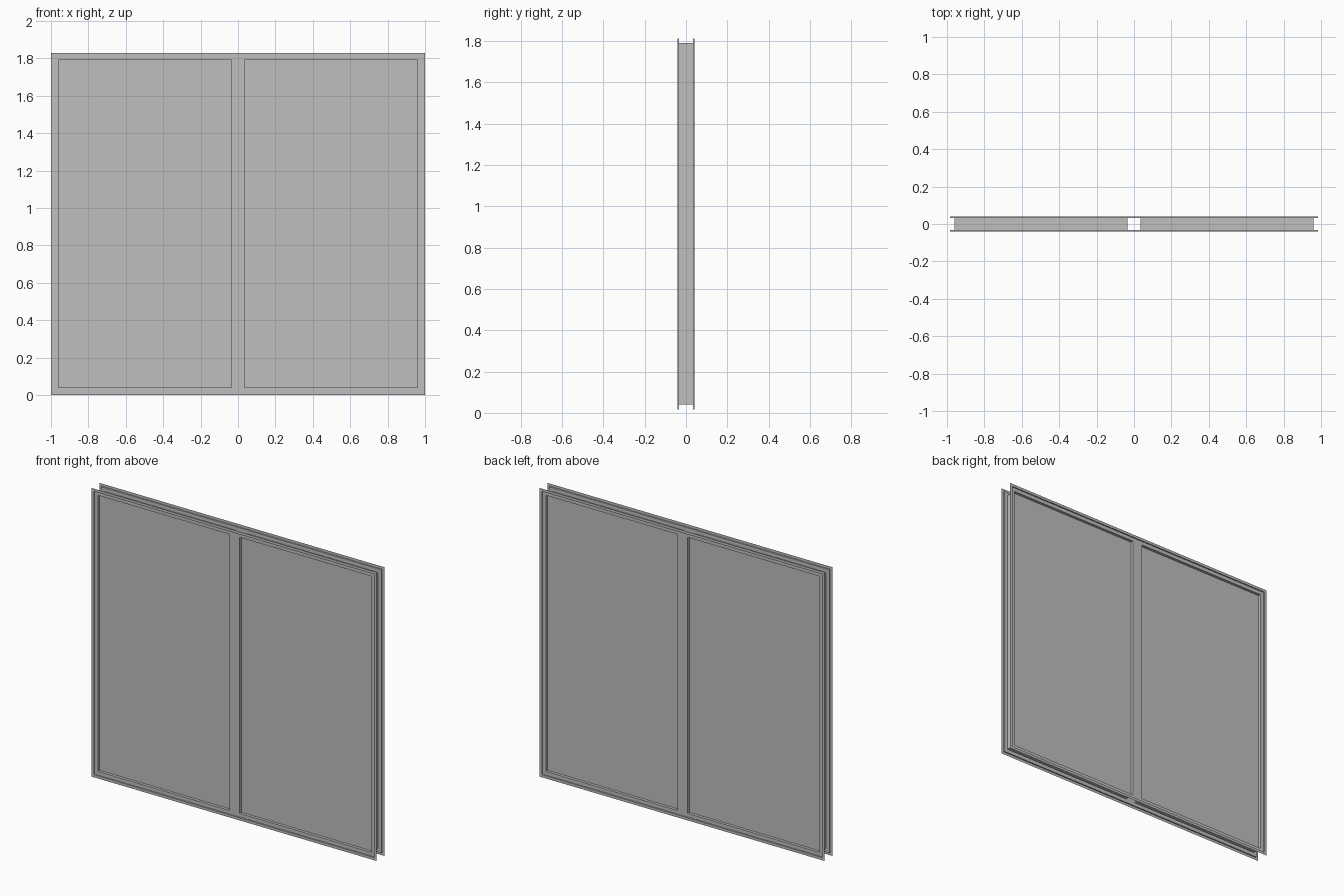
import bpy, bmesh

cube = bpy.data.objects.get("Cube")
if cube:
    bpy.data.objects.remove(cube, do_unlink=True)

grey = bpy.data.materials.new("light_grey")
grey.use_nodes = True
grey.diffuse_color = (0.52, 0.52, 0.52, 1)
grey.node_tree.nodes["Principled BSDF"].inputs["Base Color"].default_value = grey.diffuse_color

HEIGHT = 1.83
LIP, OPENING, MULLION = 0.017, 0.04, 0.035        # insets from the outer edge, half mullion width
Y_LIP, Y_PLATE, Y_PANE = -0.041, -0.033, -0.015   # depths of the front half


def inset_rect(d):
    return (-1 + d, 1 - d, d, HEIGHT - d)


def corners(rect, y):
    x0, x1, z0, z1 = rect
    return [(x0, y, z0), (x1, y, z0), (x1, y, z1), (x0, y, z1)]


def ring(outer, y_outer, inner, y_inner):
    """Four quads joining two rectangles."""
    a, b = corners(outer, y_outer), corners(inner, y_inner)
    return [(a[i], a[(i + 1) % 4], b[(i + 1) % 4], b[i]) for i in range(4)]


def add_part(name, quads, turned):
    """Build a mesh from quads; turned gives the back copy."""
    s = -1 if turned else 1
    bm = bmesh.new()
    for quad in quads:
        bm.faces.new([bm.verts.new((s * x, s * y, z)) for x, y, z in quad])
    bmesh.ops.remove_doubles(bm, verts=bm.verts, dist=0.0001)
    mesh = bpy.data.meshes.new(name)
    bm.to_mesh(mesh)
    bm.free()
    mesh.materials.append(grey)
    bpy.context.collection.objects.link(bpy.data.objects.new(name, mesh))


outer, rebate = inset_rect(0), inset_rect(LIP)
x0, x1, z0, z1 = inset_rect(OPENING)
openings = {"right": (x0, -MULLION, z0, z1), "left": (MULLION, x1, z0, z1)}

# Face plate: a grid of cells with the two openings left out
xs = [rebate[0], x0, -MULLION, MULLION, x1, rebate[1]]
zs = [rebate[2], z0, z1, rebate[3]]
plate = [corners((xs[i], xs[i + 1], zs[k], zs[k + 1]), Y_PLATE)
         for i in range(5) for k in range(3) if not (k == 1 and i in (1, 3))]

for side, turned in (("front", False), ("back", True)):
    # Raised lip around the edge with its step down to the plate
    lip = ring(outer, Y_LIP, rebate, Y_LIP) + ring(rebate, Y_LIP, rebate, Y_PLATE)
    add_part(side + "_outer_lip", lip, turned)
    add_part(side + "_frame_plate", plate, turned)
    # Opening linings and recessed panes
    for label, rect in openings.items():
        add_part(f"{side}_{label}_lining", ring(rect, Y_PLATE, rect, 0), turned)
        add_part(f"{side}_{label}_pane", [corners(rect, Y_PANE)], turned)
